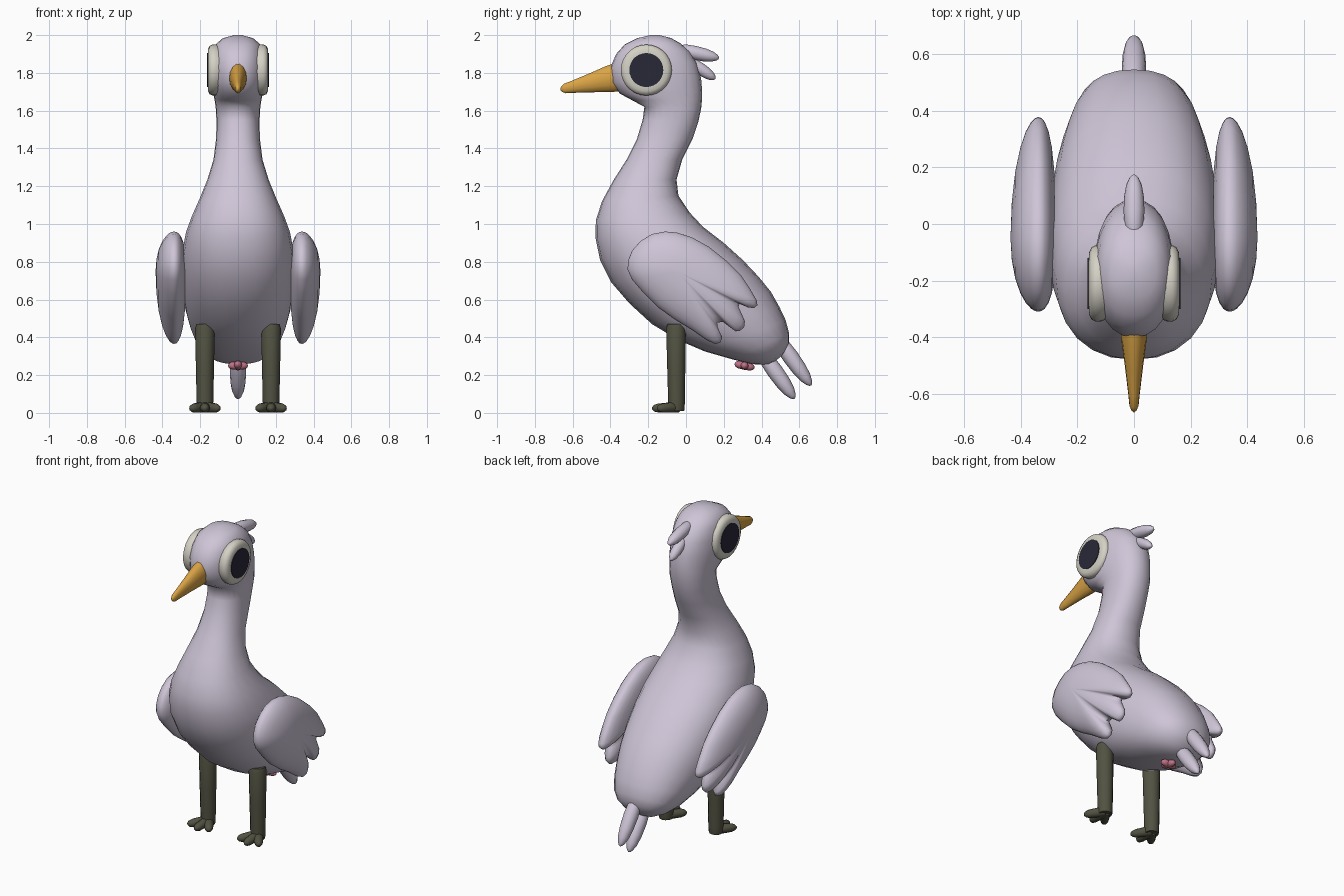
import bpy, bmesh, math
from mathutils import Vector

if "Cube" in bpy.data.objects:
    bpy.data.objects.remove(bpy.data.objects["Cube"])


def material(name, rgb):
    m = bpy.data.materials.new(name)
    m.diffuse_color = (*rgb, 1)
    m.use_nodes = True
    m.node_tree.nodes["Principled BSDF"].inputs["Base Color"].default_value = m.diffuse_color
    return m


LILAC = material("lilac_feather", (0.62, 0.56, 0.68))
YELLOW = material("beak_yellow", (0.70, 0.37, 0.06))
OLIVE = material("leg_olive", (0.085, 0.085, 0.055))
WHITE = material("eye_white", (0.66, 0.64, 0.56))
DARK = material("pupil_dark", (0.022, 0.021, 0.04))
PINK = material("vent_pink", (0.52, 0.17, 0.24))


def loft(name, rings, mat, angle=60):
    """Skin a list of equal-length point rings and cap both ends."""
    bm = bmesh.new()
    vs = [[bm.verts.new(p) for p in r] for r in rings]
    n = len(vs[0])
    for a, b in zip(vs, vs[1:]):
        for i in range(n):
            j = (i + 1) % n
            bm.faces.new((a[i], a[j], b[j], b[i]))
    bm.faces.new(vs[0])
    bm.faces.new(vs[-1])
    bmesh.ops.recalc_face_normals(bm, faces=bm.faces)
    me = bpy.data.meshes.new(name)
    bm.to_mesh(me)
    bm.free()
    ob = bpy.data.objects.new(name, me)
    bpy.context.collection.objects.link(ob)
    me.materials.append(mat)
    bpy.ops.object.select_all(action='DESELECT')
    ob.select_set(True)
    bpy.context.view_layer.objects.active = ob
    bpy.ops.object.shade_smooth_by_angle(angle=math.radians(angle))
    return ob


def spike(name, start, end, profile, mat, flat=1.0, n=12):
    """Round-ended limb: profile is (fraction along, radius); flat scales its width."""
    a, b = Vector(start), Vector(end)
    d = (b - a).normalized()
    side = d.cross(Vector((0, 0, 1)))
    side = side.normalized() if side.length > 0.05 else Vector((1, 0, 0))
    up = side.cross(d)
    rings = []
    for t, r in profile:
        c = a.lerp(b, t)
        rings.append([c + side * (r * flat * math.cos(k)) + up * (r * math.sin(k))
                      for k in (2 * math.pi * i / n for i in range(n))])
    return loft(name, rings, mat)


def feather_profile(r):
    return [(0, r * .6), (.15, r * .9), (.4, r), (.65, r * .93), (.83, r * .74),
            (.94, r * .45), (.985, r * .22), (1, r * .04)]


# Body, neck and head: front y, z, back y, z, half width
sections = [
    (-.19, 2.0, -.14, 2.0, .02), (-.26, 1.983, -.08, 1.985, .08),
    (-.325, 1.95, -.03, 1.957, .115), (-.37, 1.90, .02, 1.915, .133),
    (-.40, 1.83, .06, 1.85, .14), (-.395, 1.75, .08, 1.77, .14),
    (-.35, 1.69, .086, 1.70, .132), (-.285, 1.655, .085, 1.66, .124),
    (-.22, 1.62, .08, 1.61, .118), (-.23, 1.55, .065, 1.54, .114),
    (-.26, 1.45, .035, 1.45, .116), (-.315, 1.34, -.02, 1.34, .13),
    (-.385, 1.23, -.05, 1.235, .163), (-.445, 1.12, -.04, 1.15, .203),
    (-.477, 1.02, .02, 1.06, .245), (-.48, .93, .09, .985, .275),
    (-.455, .81, .20, .90, .295), (-.395, .69, .30, .81, .30),
    (-.30, .58, .385, .72, .295), (-.18, .47, .45, .64, .28),
    (-.04, .385, .495, .56, .258), (.10, .325, .528, .49, .232),
    (.24, .285, .546, .42, .198), (.35, .258, .545, .37, .15),
    (.43, .255, .525, .325, .085), (.47, .272, .505, .30, .03),
]
N = 24
rings = []
for fy, fz, by, bz, w in sections:
    ring = []
    for i in range(N):
        k = 2 * math.pi * i / N
        c, s = math.cos(k), math.sin(k)
        x = w * math.copysign(abs(s) ** .9, s)
        t = .5 - .5 * math.copysign(abs(c) ** .9, c)
        ring.append((x, fy + (by - fy) * t, fz + (bz - fz) * t))
    rings.append(ring)
loft("body", rings, LILAC, 80)

# Beak
spike("beak", (0, -.34, 1.782), (0, -.665, 1.712),
      [(0, .078), (.2, .073), (.5, .052), (.8, .033), (.93, .026), (.98, .015), (1, .003)],
      YELLOW, .62, 14)

# Crest and tail feathers
spike("crest_upper", (0, -.04, 1.925), (0, .175, 1.878), feather_profile(.037), LILAC)
spike("crest_lower", (0, .02, 1.86), (0, .155, 1.768), feather_profile(.032), LILAC)
spike("tail_upper", (0, .48, .40), (0, .662, .145), feather_profile(.043), LILAC)
spike("tail_lower", (0, .40, .32), (0, .575, .075), feather_profile(.043), LILAC)

# Vent: small crossed lobes under the tail
lobe = [(0, .004), (.06, .014), (.2, .02), (.5, .022), (.8, .02), (.94, .014), (1, .004)]
for i in range(2):
    dx, dy = ((.052, 0), (0, .052))[i]
    spike(f"vent_lobe_{i + 1}", (-dx, .31 - dy, .25 + dy * .2), (dx, .31 + dy, .25 - dy * .2),
          lobe, PINK)

# Wing outline in side view (y, z), with three feather tips at the rear
wing = [(-.31, .76), (-.305, .81), (-.285, .86), (-.24, .91), (-.18, .947), (-.11, .96),
        (-.05, .955), (.03, .93), (.12, .88), (.22, .80), (.29, .73), (.34, .655),
        (.375, .595), (.378, .57), (.36, .555), (.33, .558), (.283, .577), (.278, .562),
        (.29, .535), (.312, .485), (.308, .455), (.285, .433), (.262, .432), (.235, .452),
        (.195, .482), (.165, .478), (.168, .452), (.192, .40), (.182, .372), (.155, .365),
        (.11, .385), (.03, .44), (-.06, .495), (-.15, .56), (-.225, .635), (-.285, .705)]
CY, CZ = -.05, .75
steps = [.03, .3, .55, .75, .88, .96, .99, 1]


def wing_ring(f, face, side):
    mid = .338 + .018 * (1 - f * f)
    x = mid + face * .08 * math.sqrt(1 - f ** 2.3)
    return [(side * x, CY + (y - CY) * f, CZ + (z - CZ) * f) for y, z in wing]


def eye_rings(profile, side, n=28):
    return [[(side * x, -.21 + r * math.cos(2 * math.pi * i / n),
              1.815 + r * math.sin(2 * math.pi * i / n)) for i in range(n)] for x, r in profile]


for side, tag in ((1, "left"), (-1, "right")):
    # Wings
    loft(f"wing_{tag}", [wing_ring(f, 1, side) for f in steps]
         + [wing_ring(f, -1, side) for f in reversed(steps[:-1])], LILAC, 80)

    # Eyes
    loft(f"eye_{tag}", eye_rings([(.085, .12), (.115, .134), (.135, .135), (.15, .128),
                                  (.158, .112), (.160, .09)], side), WHITE)
    loft(f"pupil_{tag}", eye_rings([(.157, .09), (.164, .09)], side), DARK, 30)

    # Legs and three-toed feet
    x = side * .175
    spike(f"leg_{tag}", (x, -.053, .47), (x, -.05, .01),
          [(0, .045), (.05, .052), (.5, .048), (.9, .044), (.97, .043), (1, .04)], OLIVE)
    for i, (dx, dy) in enumerate(((-.075, -.15), (0, -.18), (.075, -.15))):
        spike(f"toe_{tag}_{i + 1}", (x, -.045, .03), (x + dx, dy, .024),
              [(0, .03), (.4, .028), (.75, .025), (.92, .018), (1, .006)], OLIVE, 1, 10)
